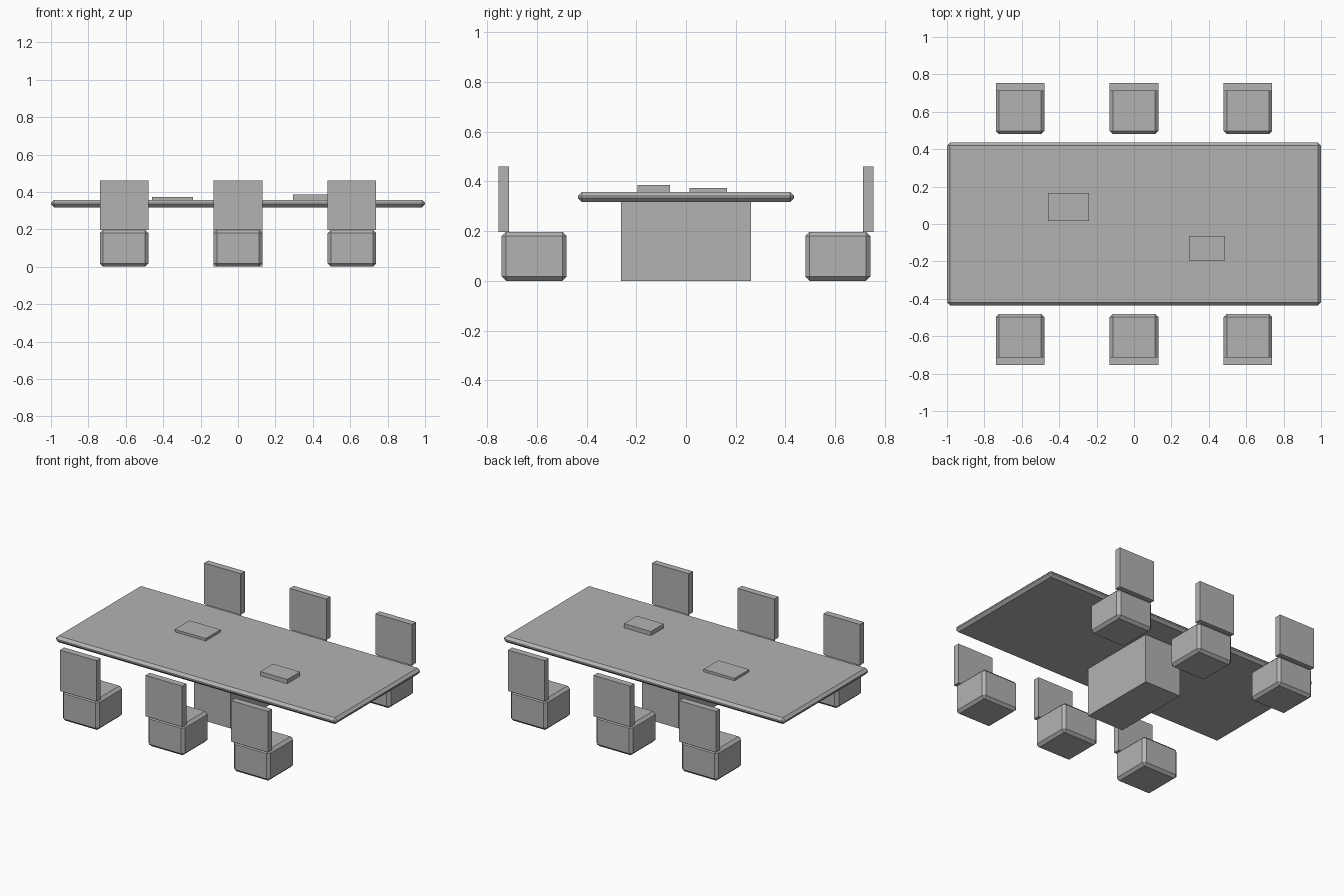
import bpy

if "Cube" in bpy.data.objects:
    bpy.data.objects.remove(bpy.data.objects["Cube"])

grey = bpy.data.materials.new("plain grey")
grey.diffuse_color = (0.45, 0.45, 0.45, 1)
grey.use_nodes = True
grey.node_tree.nodes["Principled BSDF"].inputs["Base Color"].default_value = grey.diffuse_color


def box(name, x, y, z, bevel=0):
    """Box from (min, max) pairs, with optional single chamfer on every edge."""
    pairs = (x, y, z)
    bpy.ops.mesh.primitive_cube_add(size=1, location=[(a + b) / 2 for a, b in pairs])
    ob = bpy.context.object
    ob.name = name
    ob.scale = [b - a for a, b in pairs]
    bpy.ops.object.transform_apply(location=False, rotation=False, scale=True)
    ob.data.materials.append(grey)
    if bevel:
        mod = ob.modifiers.new("chamfer", 'BEVEL')
        mod.width = bevel
        mod.segments = 1
    return ob


# Table
box("table_top", (-1, 1), (-0.435, 0.435), (0.317, 0.358), 0.016)
box("table_base", (-0.13, 0.13), (-0.261, 0.261), (0, 0.32))

# Items lying on the table
box("thin_folder", (-0.46, -0.24), (0.015, 0.165), (0.356, 0.374))
box("thick_book", (0.295, 0.487), (-0.195, -0.065), (0.356, 0.385))

# Chairs, three on each long side, backs facing outwards
for side, label in ((-1, "front"), (1, "rear")):
    for i, cx in enumerate((-0.609, 0, 0.609)):
        xs = (cx - 0.13, cx + 0.13)
        span = lambda a, b: tuple(sorted((side * a, side * b)))
        box(f"{label}_chair_seat_{i + 1}", xs, span(0.48, 0.741), (0, 0.197), 0.017)
        box(f"{label}_chair_back_{i + 1}", xs, span(0.711, 0.753), (0.197, 0.46))
